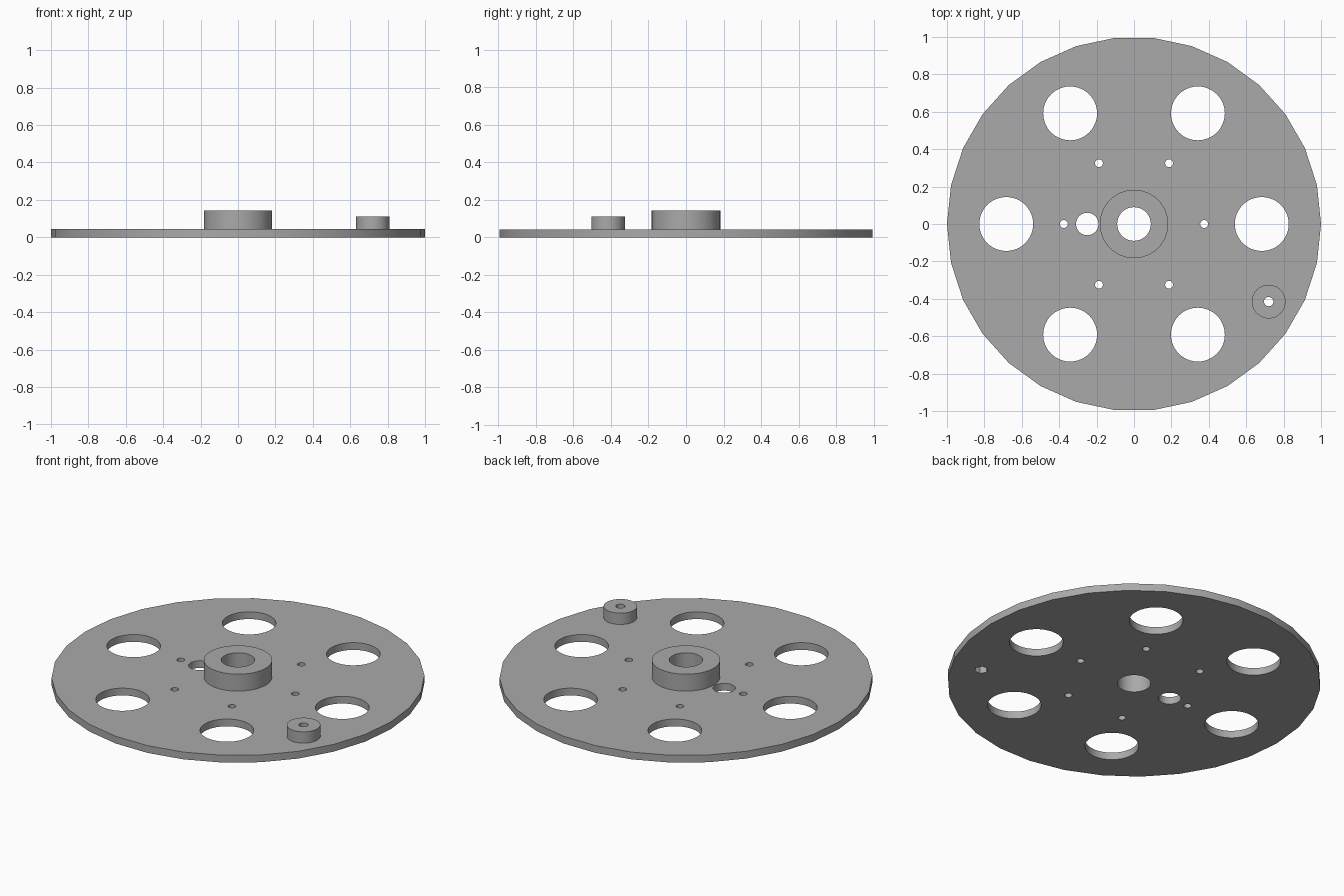
import bpy
from math import cos, sin, pi

default = bpy.data.objects.get("Cube")
if default:
    bpy.data.objects.remove(default, do_unlink=True)

# Single grey material
grey = bpy.data.materials.new("plain grey")
grey.use_nodes = True
colour = (0.4, 0.4, 0.4, 1)
grey.diffuse_color = colour
grey.node_tree.nodes["Principled BSDF"].inputs["Base Color"].default_value = colour

PLATE_TOP, HUB_TOP, KNOB_TOP = 0.043, 0.143, 0.11
KNOB = (0.72, -0.415)


def cylinder(name, centre, radius, z0, z1, sides):
    """Upright cylinder between two heights, first corner on +x."""
    bpy.ops.mesh.primitive_cylinder_add(
        vertices=sides, radius=radius, depth=z1 - z0,
        location=(*centre, (z0 + z1) / 2))
    ob = bpy.context.object
    ob.name = name
    # The primitive starts on +y; turn its first corner to +x
    ob.rotation_euler.z = -pi / 2
    bpy.ops.object.transform_apply(location=False, rotation=True, scale=False)
    ob.data.materials.append(grey)
    return ob


def combine(target, other, operation):
    """Apply a boolean and remove the helper."""
    mod = target.modifiers.new(operation.lower(), 'BOOLEAN')
    mod.operation = operation
    mod.solver = 'EXACT'
    mod.object = other
    bpy.ops.object.select_all(action='DESELECT')
    bpy.context.view_layer.objects.active = target
    target.select_set(True)
    bpy.ops.object.modifier_apply(modifier=mod.name)
    bpy.data.objects.remove(other, do_unlink=True)


def drill(centre, radius, sides=40, top=0.3):
    combine(wheel, cylinder("drill", centre, radius, -0.1, top, sides), 'DIFFERENCE')


# Plate with raised hub and crank knob
wheel = cylinder("wheel_plate", (0, 0), 1, 0, PLATE_TOP, 30)
combine(wheel, cylinder("hub", (0, 0), 0.183, 0.01, HUB_TOP, 48), 'UNION')
combine(wheel, cylinder("knob", KNOB, 0.09, 0.01, KNOB_TOP, 40), 'UNION')

# Ring of large lightening holes and ring of small bolt holes
for i in range(6):
    a = i * pi / 3
    drill((0.683 * cos(a), 0.683 * sin(a)), 0.144, 48)
    drill((0.375 * cos(a), 0.375 * sin(a)), 0.021, 24)

# Axle bore, offset hole, knob bore and hexagonal nut pocket beneath it
drill((0, 0), 0.09)
drill((-0.25, 0), 0.06)
drill(KNOB, 0.025, 24)
drill(KNOB, 0.037, 6, PLATE_TOP)

# Smooth round walls with sharp rims
bpy.ops.object.select_all(action='DESELECT')
wheel.select_set(True)
bpy.context.view_layer.objects.active = wheel
bpy.ops.object.shade_smooth_by_angle(angle=pi / 6)
